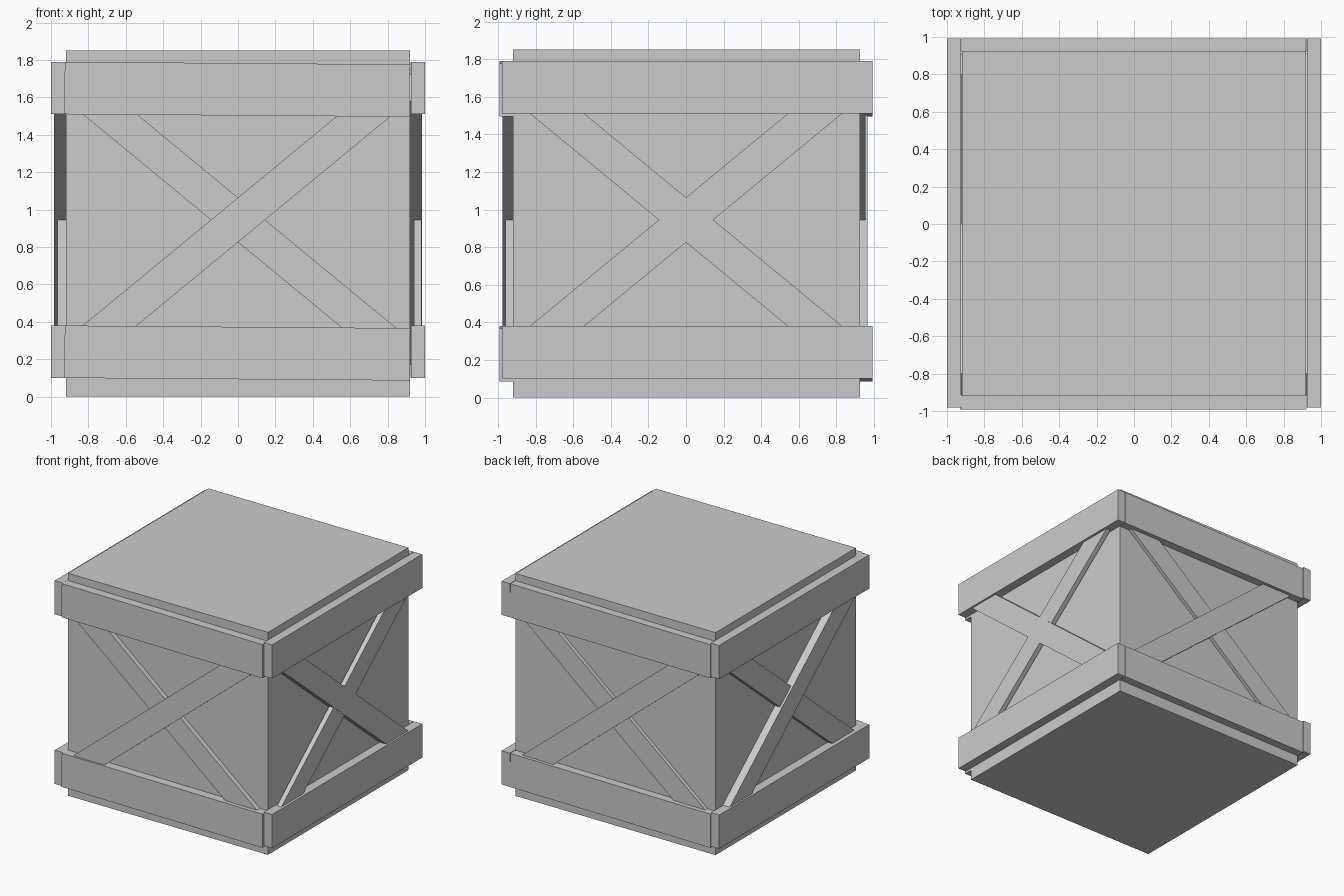
import bpy
from math import radians
from mathutils import Matrix, Vector

if "Cube" in bpy.data.objects:
    bpy.data.objects.remove(bpy.data.objects["Cube"])


def box(name, lo, hi, tilt=0.0, axis='Y'):
    """Box between two corners, optionally tilted about its own centre."""
    lo, hi = Vector(lo), Vector(hi)
    bpy.ops.mesh.primitive_cube_add(size=1)
    o = bpy.context.object
    o.name = name
    o.data.name = name
    o.data.transform(Matrix.Diagonal((*(hi - lo), 1)))
    o.data.transform(Matrix.Rotation(tilt, 4, axis))
    o.location = (lo + hi) / 2
    return o


# crate body
box("crate_body", (-0.92, -0.92, 0), (0.92, 0.925, 1.85))

# horizontal planks around the top and bottom; front and back ones sag slightly
SAG = 0.0075
for level, z in (("lower", 0.10), ("upper", 1.51)):
    box(level + "_left_band", (-1, -0.98, z), (-0.925, 0.993, z + 0.28))
    box(level + "_right_band", (0.925, -0.98, z), (1, 0.993, z + 0.28))
    box(level + "_front_band", (-0.927, -0.993, z - 0.007), (0.92, -0.915, z + 0.273), SAG)
    box(level + "_back_band", (-0.92, 0.92, z - 0.007), (0.922, 0.993, z + 0.273), -SAG)

# crossed braces: "rising" goes up towards +x (front/back) or +y (sides)
ANGLE, LENGTH, WIDTH, MID = radians(39.5), 1.11, 0.092, 0.945
braces = {
    "front_rising": ('y', -0.977, -0.90), "front_falling": ('y', -0.96, -0.90),
    "back_rising": ('y', 0.90, 0.956), "back_falling": ('y', 0.90, 0.966),
    "right_rising": ('x', 0.94, 0.98), "right_falling": ('x', 0.90, 0.984),
    "left_rising": ('x', -0.966, -0.90), "left_falling": ('x', -0.984, -0.90),
}
for name, (normal, near, far) in braces.items():
    sign = 1 if name.endswith("rising") else -1
    z0, z1 = MID - WIDTH, MID + WIDTH
    if normal == 'y':
        box(name + "_brace", (-LENGTH, near, z0), (LENGTH, far, z1), -sign * ANGLE, 'Y')
    else:
        box(name + "_brace", (near, -LENGTH, z0), (far, LENGTH, z1), sign * ANGLE, 'X')
